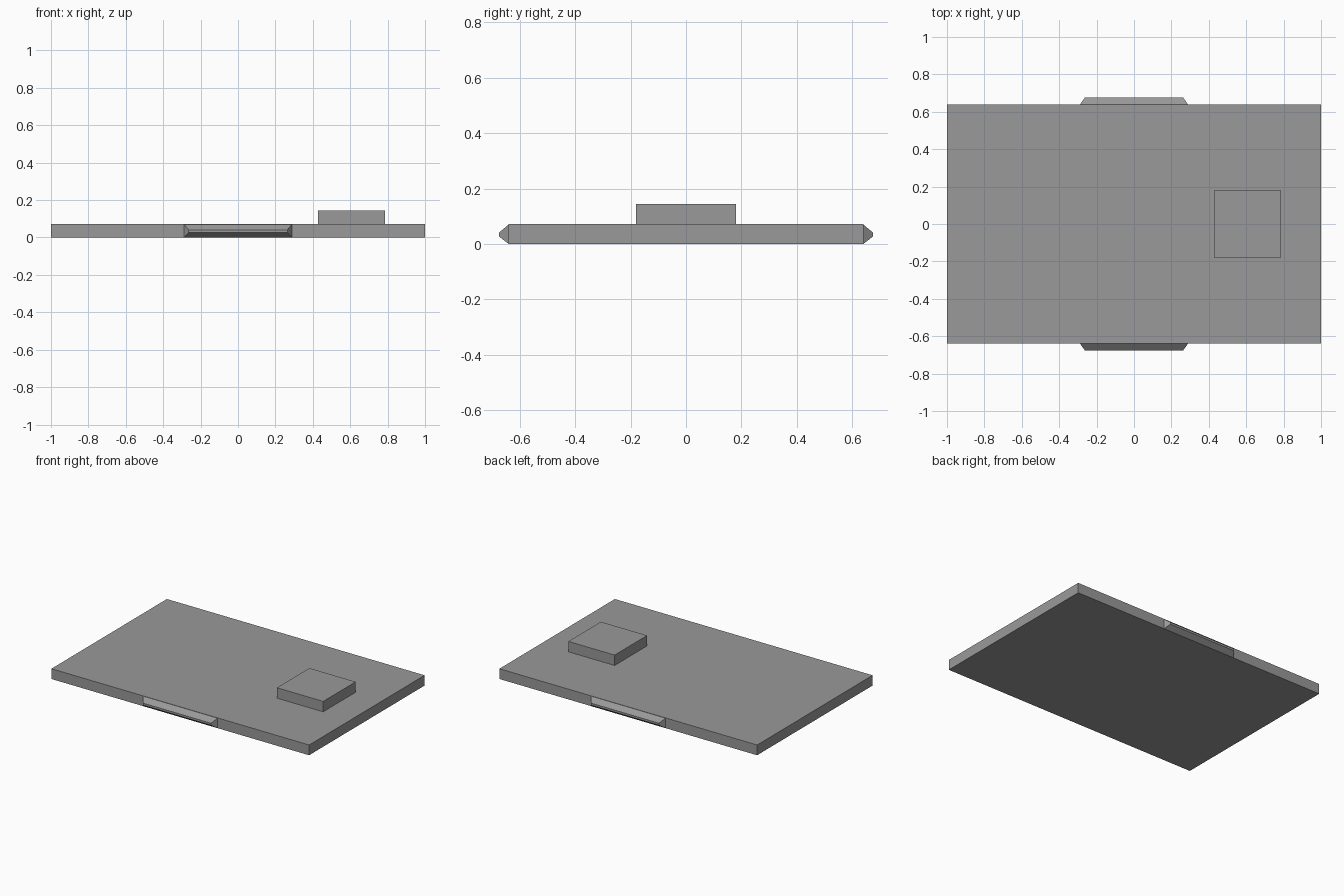
import bpy

if "Cube" in bpy.data.objects:
    bpy.data.objects.remove(bpy.data.objects["Cube"])

# One flat grey for every part
grey = bpy.data.materials.new("mid_grey")
grey.diffuse_color = (0.32, 0.32, 0.32, 1)
grey.use_nodes = True
grey.node_tree.nodes["Principled BSDF"].inputs["Base Color"].default_value = grey.diffuse_color


def prism(name, bottom, top, faces=None):
    """Six-sided solid from two matching four-point outlines."""
    mesh = bpy.data.meshes.new(name)
    sides = [(i, (i + 1) % 4, (i + 1) % 4 + 4, i + 4) for i in range(4)]
    mesh.from_pydata(bottom + top, [], [(3, 2, 1, 0), (4, 5, 6, 7)] + sides)
    mesh.materials.append(grey)
    obj = bpy.data.objects.new(name, mesh)
    bpy.context.collection.objects.link(obj)
    return obj


def box(name, x0, x1, y0, y1, z0, z1):
    ring = [(x0, y0), (x1, y0), (x1, y1), (x0, y1)]
    return prism(name, [(x, y, z0) for x, y in ring], [(x, y, z1) for x, y in ring])


SLAB_Y, SLAB_H = 0.64, 0.072

# Flat base slab and the raised block on its right half
box("base_slab", -1, 1, -SLAB_Y, SLAB_Y, 0, SLAB_H)
box("raised_block", 0.428, 0.787, -0.18, 0.18, SLAB_H, 0.145)


def edge_ring(half_x, y, z0, z1):
    return [(-half_x, y, z0), (half_x, y, z0), (half_x, y, z1), (-half_x, y, z1)]


# Tapered lug on the front edge, turned half round for the back edge
for name, angle in (("front_lug", 0), ("back_lug", 3.14159265)):
    lug = prism(name, edge_ring(0.288, -SLAB_Y, 0.0, 0.07),
                edge_ring(0.264, -0.675, 0.027, 0.041))
    lug.rotation_euler.z = angle
